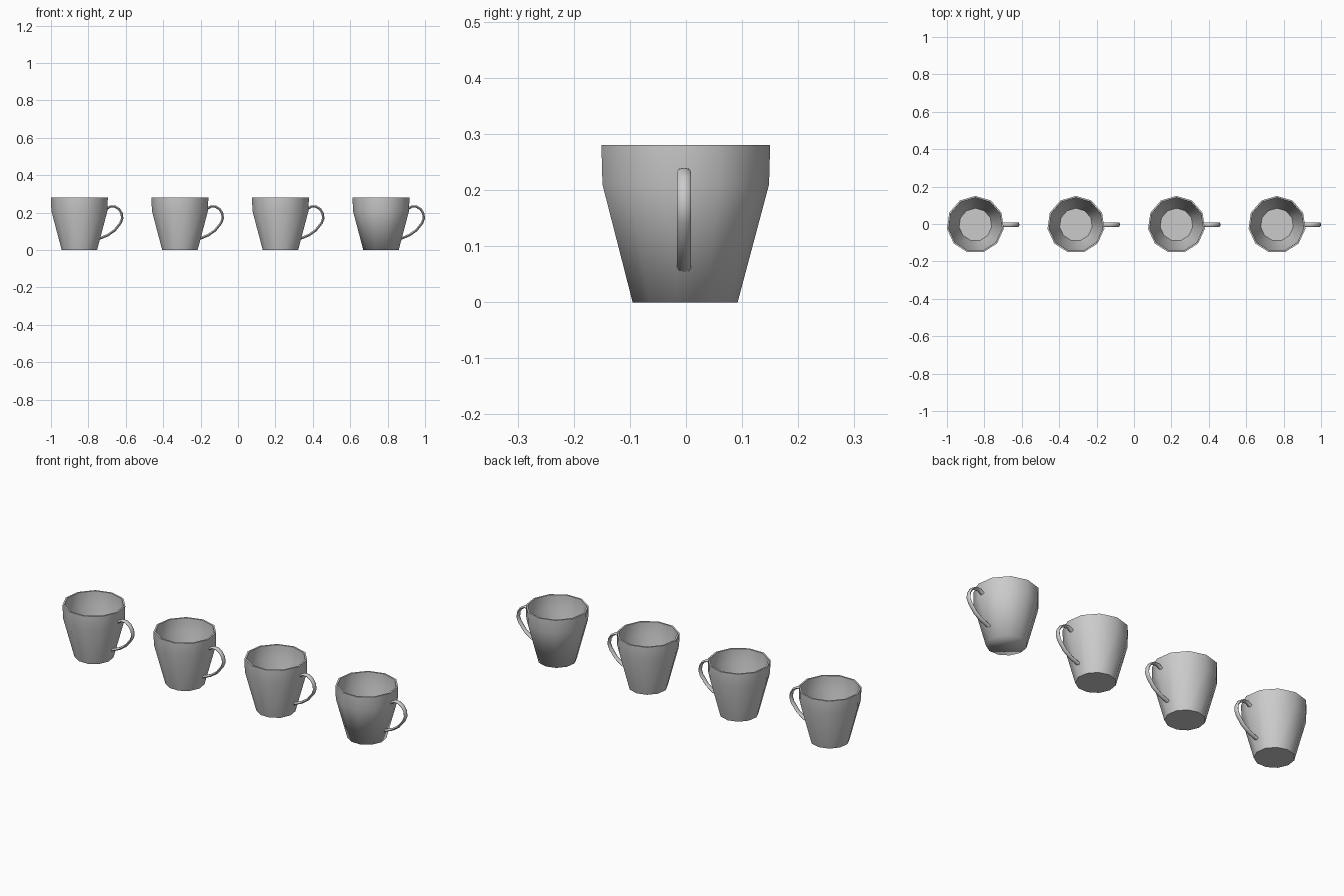
import bpy, bmesh, math
from mathutils import Vector

if "Cube" in bpy.data.objects:
    bpy.data.objects.remove(bpy.data.objects["Cube"])

SIDES = 11
Y0 = -0.0035
# outer wall from the base up, over the rim and down to the inner floor (radius, z)
PROFILE = [(0.0955, 0.0), (0.1515, 0.21), (0.1535, 0.28),
           (0.1445, 0.28), (0.1425, 0.21), (0.088, 0.01)]
# handle centre line (distance from cup axis, z)
PATH = [(0.104, 0.060), (0.152, 0.080), (0.188, 0.105), (0.220, 0.145),
        (0.229, 0.169), (0.226, 0.196), (0.212, 0.219), (0.189, 0.233),
        (0.166, 0.2335), (0.144, 0.220)]


def finish(bm, name, x, keep_smooth=None):
    """Smooth the faces, mark hard edges sharp, and make the object."""
    bmesh.ops.recalc_face_normals(bm, faces=bm.faces)
    for f in bm.faces:
        f.smooth = True
    for e in bm.edges:
        soft = keep_smooth is not None and all(v.co.z < keep_smooth for v in e.verts)
        e.smooth = soft or e.calc_face_angle(0) < math.radians(50)
    mesh = bpy.data.meshes.new(name)
    bm.to_mesh(mesh)
    bm.free()
    ob = bpy.data.objects.new(name, mesh)
    ob.location = (x, Y0, 0)
    bpy.context.collection.objects.link(ob)
    return ob


def skin(bm, rings):
    """Bridge successive rings of points and cap both ends."""
    rings = [[bm.verts.new(p) for p in ring] for ring in rings]
    n = len(rings[0])
    for a, b in zip(rings, rings[1:]):
        for i in range(n):
            j = (i + 1) % n
            bm.faces.new((a[i], a[j], b[j], b[i]))
    bm.faces.new(rings[0][::-1])
    bm.faces.new(rings[-1])


def cup_body(name, x, soft_base):
    bm = bmesh.new()
    angles = [math.pi / 2 + math.tau * i / SIDES for i in range(SIDES)]
    skin(bm, [[(r * math.cos(a), r * math.sin(a), z) for a in angles]
              for r, z in PROFILE])
    finish(bm, name, x, 0.005 if soft_base else None)


def cup_handle(name, x):
    bm = bmesh.new()
    pts = [Vector((px, 0, pz)) for px, pz in PATH]
    rings = []
    for i, p in enumerate(pts):
        t = (pts[min(i + 1, len(pts) - 1)] - pts[max(i - 1, 0)]).normalized()
        side = Vector((t.z, 0, -t.x))
        rings.append([p + side * 0.0065 * math.cos(a) + Vector((0, 0.0125 * math.sin(a), 0))
                      for a in (math.tau * k / 8 for k in range(8))])
    skin(bm, rings)
    finish(bm, name, x)


# row of four cups; the last has a softly shaded base edge
for i in range(4):
    x = -0.848 + 0.5375 * i
    cup_body(f"cup_body_{i + 1}", x, i == 3)
    cup_handle(f"cup_handle_{i + 1}", x)
